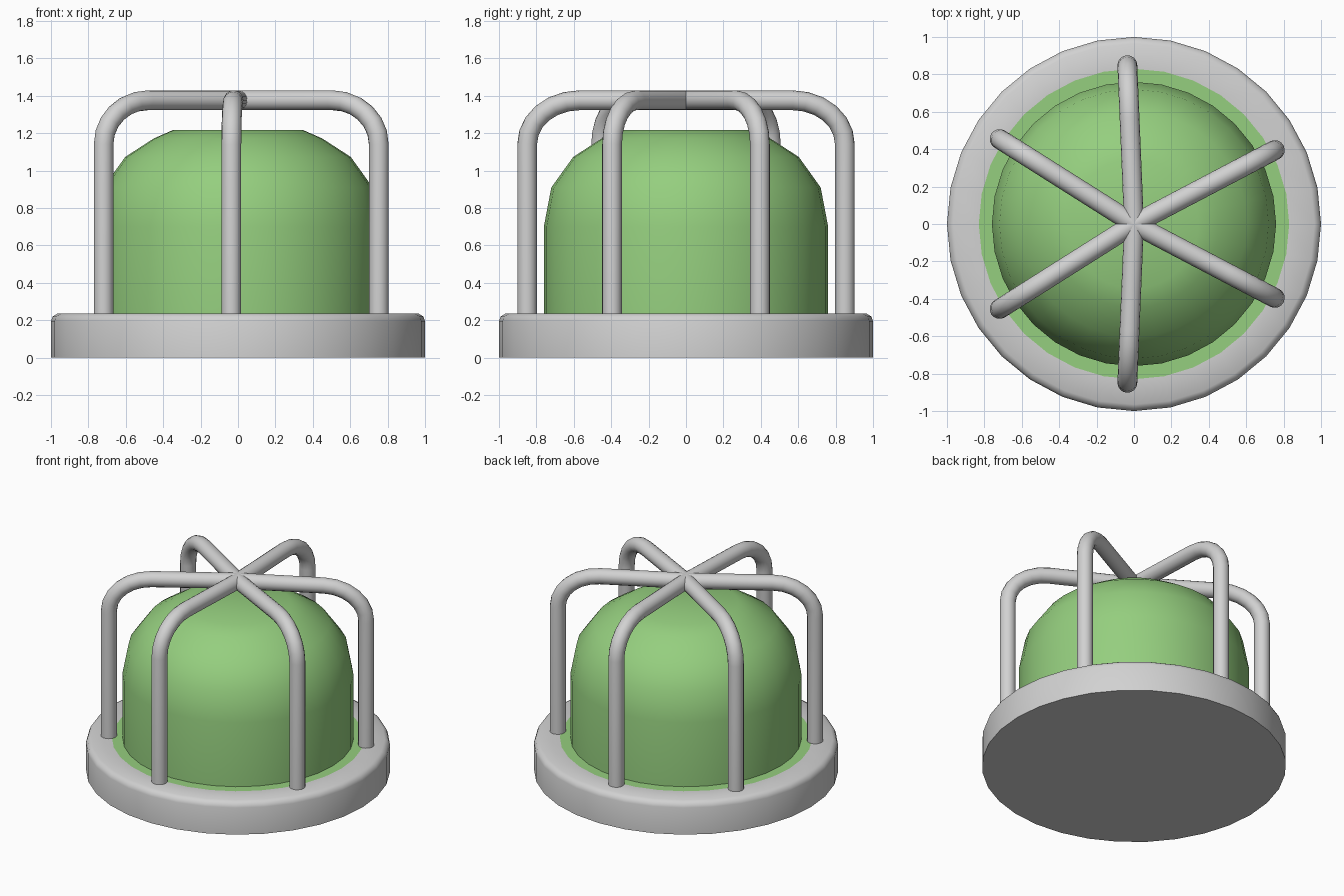
import bpy, bmesh
from math import sin, cos, pi, radians
from mathutils import Vector

cube = bpy.data.objects.get("Cube")
if cube:
    bpy.data.objects.remove(cube, do_unlink=True)


def material(name, rgb):
    m = bpy.data.materials.new(name)
    m.use_nodes = True
    m.diffuse_color = (*rgb, 1)
    m.node_tree.nodes["Principled BSDF"].inputs["Base Color"].default_value = (*rgb, 1)
    return m


GREY = material("light_grey", (0.64, 0.64, 0.64))
GREEN = material("leaf_green", (0.30, 0.62, 0.21))


def finish(bm, name, mats, angle):
    bmesh.ops.recalc_face_normals(bm, faces=bm.faces)
    mesh = bpy.data.meshes.new(name)
    bm.to_mesh(mesh)
    bm.free()
    obj = bpy.data.objects.new(name, mesh)
    bpy.context.collection.objects.link(obj)
    for m in mats:
        mesh.materials.append(m)
    bpy.ops.object.select_all(action='DESELECT')
    obj.select_set(True)
    bpy.context.view_layer.objects.active = obj
    bpy.ops.object.shade_smooth_by_angle(angle=radians(angle))
    return obj


def skin(bm, rings):
    """Join equal rings of points into a capped skin."""
    loops = [[bm.verts.new(p) for p in ring] for ring in rings]
    n = len(loops[0])
    for a, b in zip(loops, loops[1:]):
        for i in range(n):
            j = (i + 1) % n
            bm.faces.new((a[i], a[j], b[j], b[i]))
    bm.faces.new(loops[0])
    bm.faces.new(loops[-1])


def lathe(profile, sides=32):
    bm = bmesh.new()
    skin(bm, [[(r * cos(2 * pi * i / sides), r * sin(2 * pi * i / sides), z)
               for i in range(sides)] for r, z in profile])
    return bm


# Round base with a softened rim and a green disc flush in its top
RING = 0.83
bm = lathe([(1, 0), (1, 0.195), (0.991, 0.22), (0.965, 0.236), (RING, 0.236)])
for f in bm.faces:
    inside = all(v.co.xy.length < RING + 0.01 for v in f.verts)
    f.material_index = 1 if inside else 0
finish(bm, "base", [GREY, GREEN], 40)

# Domed lens
dome = [(0.76, 0.22), (0.76, 0.70), (0.72, 0.91), (0.603, 1.073),
        (0.45, 1.172), (0.345, 1.218)]
finish(lathe(dome), "lens_dome", [GREEN], 40)

# Guard bars: upright, elbow, then inward to the crown
REACH, TOP, THICK = 0.85, 1.376, 0.053
BEND_R, BEND_Z, STEPS, SIDES = 0.28, 0.235, 6, 16


def guard_bar(name, degrees):
    a = radians(degrees)
    out = Vector((cos(a), sin(a), 0))
    side = Vector((-sin(a), cos(a), 0))
    up = Vector((0, 0, 1))
    path = [(REACH, 0.22, 0)]
    for i in range(STEPS + 1):
        t = i * pi / 2 / STEPS
        path.append((REACH - BEND_R * (1 - cos(t)), TOP - BEND_Z * (1 - sin(t)), t))
    path.append((0, TOP, pi / 2))
    rings = []
    for r, z, t in path:
        across = out * cos(t) + up * sin(t)
        centre = out * r + up * z
        rings.append([centre + THICK * (across * cos(2 * pi * k / SIDES)
                                        + side * sin(2 * pi * k / SIDES))
                      for k in range(SIDES)])
    bm = bmesh.new()
    skin(bm, rings)
    finish(bm, name, [GREY], 40)


for label, angle in (("left", 27.7), ("middle", 92.4), ("right", 147.7)):
    guard_bar("guard_bar_back_" + label, angle)
    guard_bar("guard_bar_front_" + label, -angle)
